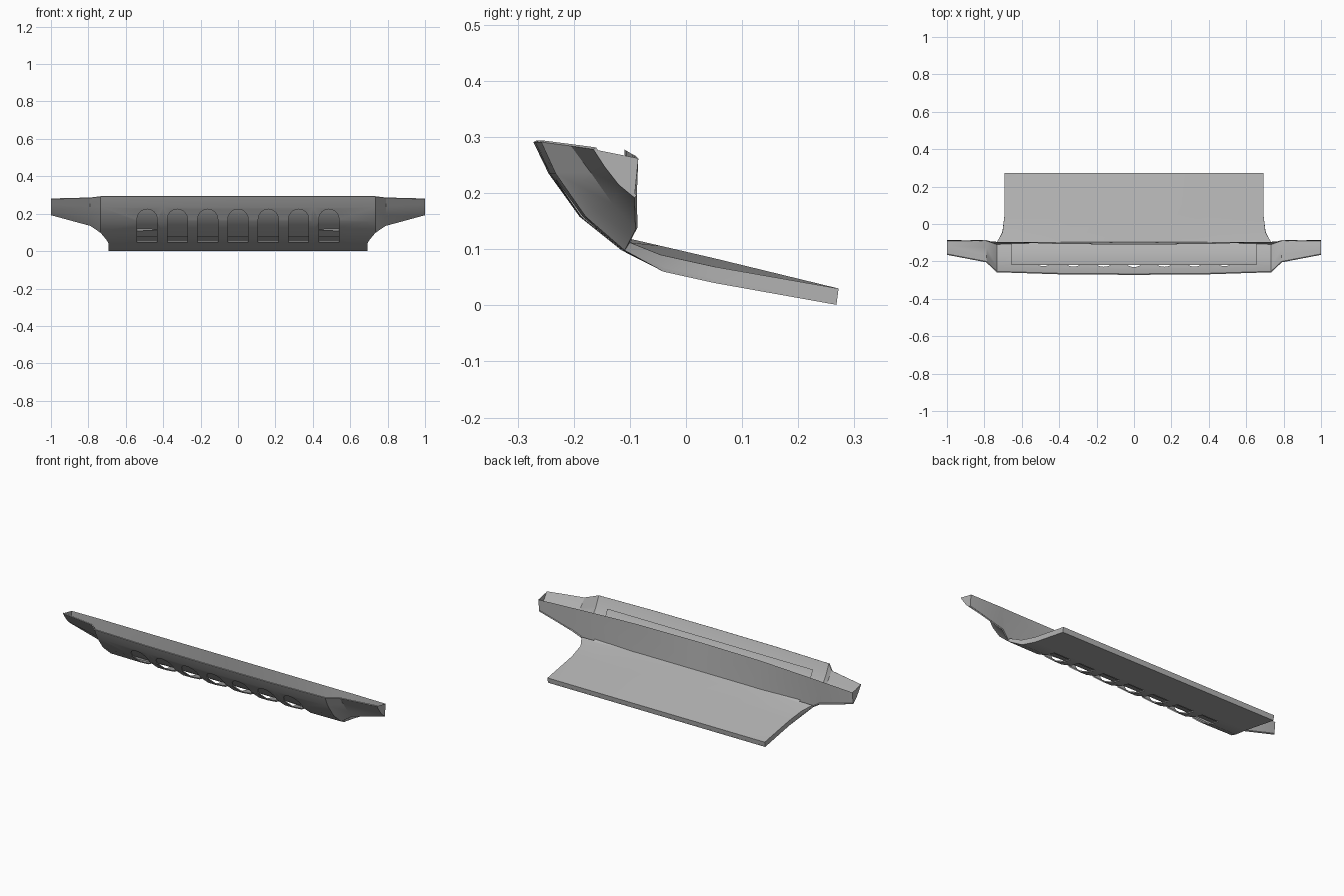
import bpy, bmesh, math

if "Cube" in bpy.data.objects:
    bpy.data.objects.remove(bpy.data.objects["Cube"], do_unlink=True)

grey = bpy.data.materials.new("satin_grey")
grey.use_nodes = True
colour = (0.45, 0.45, 0.45, 1)
grey.diffuse_color = colour
grey.node_tree.nodes["Principled BSDF"].inputs["Base Color"].default_value = colour


def sheet(name, grids, flip=False, thick=0):
    """Skin columns of points (one column per x station), then mirror in x."""
    bm = bmesh.new()
    for cols in grids:
        vs = [[bm.verts.new(p) for p in col] for col in cols]
        for a, b in zip(vs, vs[1:]):
            for j in range(len(a) - 1):
                quad = [a[j], a[j + 1], b[j + 1], b[j]]
                bm.faces.new(quad[::-1] if flip else quad)
    bmesh.ops.remove_doubles(bm, verts=bm.verts, dist=0.0005)
    me = bpy.data.meshes.new(name)
    bm.to_mesh(me)
    bm.free()
    me.materials.append(grey)
    ob = bpy.data.objects.new(name, me)
    bpy.context.collection.objects.link(ob)
    ob.modifiers.new("mirror", "MIRROR").use_clip = True
    if thick:
        sol = ob.modifiers.new("thickness", "SOLIDIFY")
        sol.thickness, sol.offset = thick, -1
    return ob


def finish(ob):
    bpy.ops.object.select_all(action="DESELECT")
    bpy.context.view_layer.objects.active = ob
    ob.select_set(True)
    for m in list(ob.modifiers):
        bpy.ops.object.modifier_apply(modifier=m.name)
    bpy.ops.object.shade_smooth_by_angle(angle=math.radians(30))


# Front wall section (y, z), bowed back a little towards the sides
upper = [(-.272, .291), (-.245, .235), (-.19, .158), (-.115, .098)]
bow = [1, .9, .8, .4]
stations = [(0, 0), (.4, .003), (.735, .014)]
wall = [[(x, y + b * s, z) for (y, z), b in zip(upper, bow)] for x, s in stations]
wing_mid = [(.79, -.205, .284), (.79, -.17, .237), (.79, -.13, .18), (.79, -.09, .135)]
wing_tip = [(1, -.165, .278), (1, -.145, .247), (1, -.12, .215), (1, -.092, .192)]
wall += [wing_mid, wing_tip]

# Skid underside continues the wall down and back
lower = [(-.04, .06, .703), (.05, .04, .692), (.268, .001, .692)]
under = [[wall[i][3]] + [(hw * f, y, z) for y, z, hw in lower]
         for i, f in enumerate((0, .55, 1))]
front = sheet("front_wall", [wall, under], thick=.006)

# Arched slots cut through the front wall
bm = bmesh.new()
for i in range(-3, 4):
    r, arch = .054, .17
    pts = [(-r, .045)]
    pts += [(-r * math.cos(t), arch + r * math.sin(t))
            for t in (math.pi * k / 12 for k in range(13))]
    pts += [(r, .045)]
    face = bm.faces.new([bm.verts.new((i * .162 + x, -.4, z)) for x, z in pts])
    ext = bmesh.ops.extrude_face_region(bm, geom=[face])["geom"]
    bmesh.ops.translate(bm, vec=(0, .42, 0),
                        verts=[v for v in ext if isinstance(v, bmesh.types.BMVert)])
bmesh.ops.recalc_face_normals(bm, faces=bm.faces)
me = bpy.data.meshes.new("slot_cutter")
bm.to_mesh(me)
bm.free()
cutter = bpy.data.objects.new("slot_cutter", me)
cutter.hide_render = True
bpy.context.collection.objects.link(cutter)
cut = front.modifiers.new("slots", "BOOLEAN")
cut.operation, cut.solver, cut.object = "DIFFERENCE", "EXACT", cutter
finish(front)
bpy.data.objects.remove(cutter, do_unlink=True)

# Back wall of the open trough
tops = [(0, -.11, .278), (.4, -.107, .276), (.735, -.095, .269), (.79, -.092, .268), (1, -.085, .262)]
feet = [(0, -.097, .117), (.34, -.097, .117), wall[2][3], wing_mid[3], wing_tip[3]]
finish(sheet("back_wall", [[[t, f] for t, f in zip(tops, feet)]], flip=True))

# End caps close the wing tips
back_edge = [(1, -.085 - .007 * k / 3, .262 - .07 * k / 3) for k in range(4)]
finish(sheet("end_caps", [[wing_tip, back_edge]]))

# Inner liner behind the slots
liner = [(-.22, .25), (-.2, .21), (-.155, .16), (-.11, .122), (-.02, .075)]
finish(sheet("slot_liner", [[[(x, y, z) for y, z in liner] for x in (0, .655)]]))

# Skid top: flat in the middle, falling to lower side edges
edge = [wall[2][3], (.703, -.045, .09), (.692, .05, .069), (.692, .272, .03)]
edge[0] = (.735, -.1, .112)
middle = [(-.097, .118), (-.045, .106), (.05, .084), (.272, .03)]
top = [[(x, y, z) for y, z in middle] for x in (0, .34)] + [edge]
finish(sheet("skid_top", [top], flip=True))

# Skid side edges and rear edge
finish(sheet("skid_sides", [[edge, under[2]]], flip=True))
rear = [[top[i][3], under[i][3]] for i in range(3)]
finish(sheet("skid_rear", [rear], flip=True))
